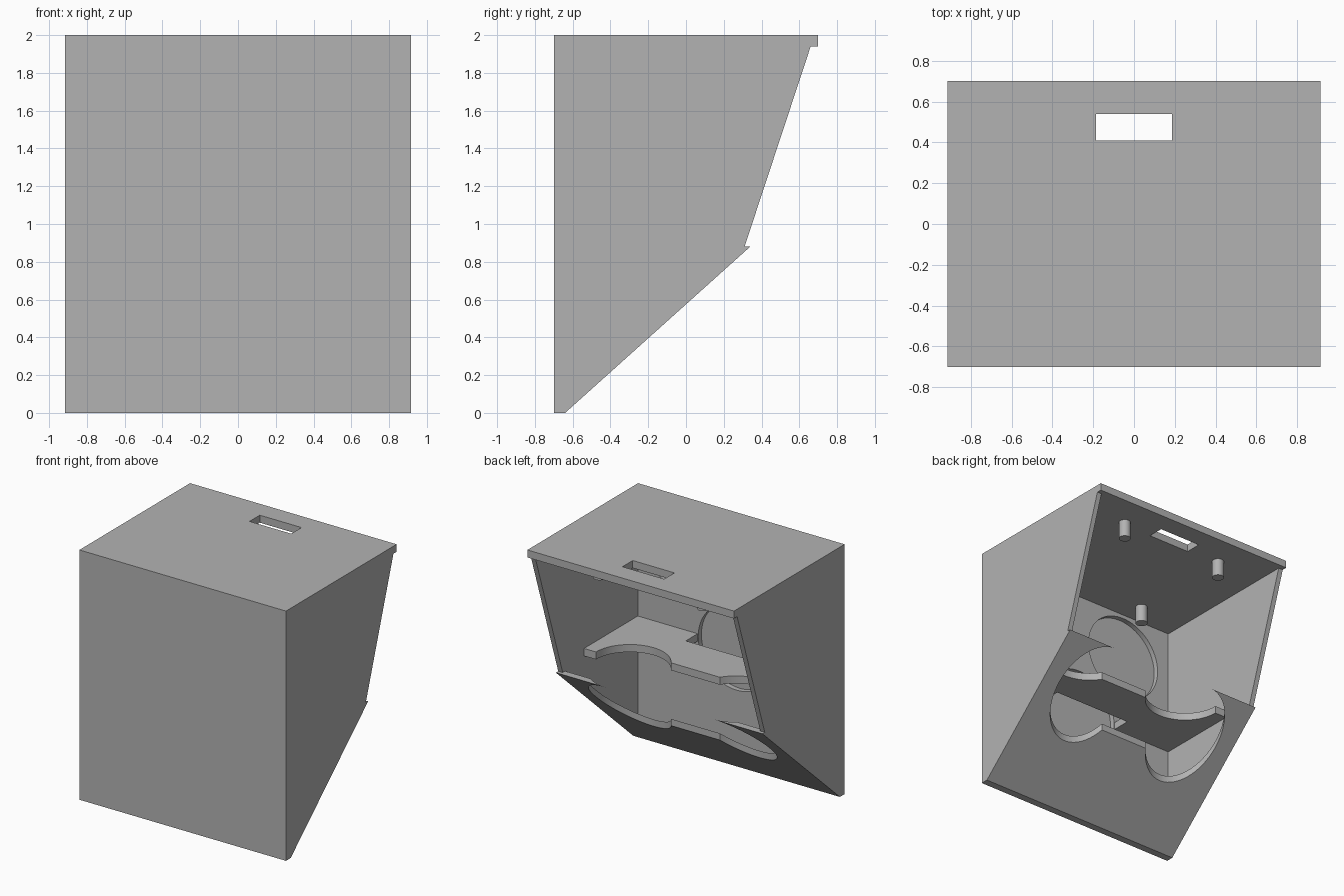
import bpy, bmesh, math
from mathutils import Vector

if "Cube" in bpy.data.objects:
    bpy.data.objects.remove(bpy.data.objects["Cube"], do_unlink=True)

# Single material
grey = bpy.data.materials.new("plain grey")
grey.use_nodes = True
colour = (0.45, 0.45, 0.45, 1)
grey.diffuse_color = colour
grey.node_tree.nodes["Principled BSDF"].inputs["Base Color"].default_value = colour

W, D, H = 0.915, 0.70, 2.0     # half width, half depth, height
T, S = 0.06, 0.04              # thick boards, thin boards
FRONT_IN = -D + T
LID_Z = H - T
BEND_Z = 0.88                  # top of the sloping rear board


def prism(name, points, offset):
    """Extrude a closed 3D outline along an offset."""
    bm = bmesh.new()
    face = bm.faces.new([bm.verts.new(p) for p in points])
    new = bmesh.ops.extrude_face_region(bm, geom=[face])["geom"]
    verts = [v for v in new if isinstance(v, bmesh.types.BMVert)]
    bmesh.ops.translate(bm, verts=verts, vec=Vector(offset))
    bmesh.ops.recalc_face_normals(bm, faces=bm.faces)
    mesh = bpy.data.meshes.new(name)
    bm.to_mesh(mesh)
    bm.free()
    mesh.materials.append(grey)
    obj = bpy.data.objects.new(name, mesh)
    bpy.context.collection.objects.link(obj)
    return obj


def box(name, x0, x1, y0, y1, z0, z1):
    outline = [(x0, y0, z0), (x1, y0, z0), (x1, y1, z0), (x0, y1, z0)]
    return prism(name, outline, (0, 0, z1 - z0))


def side_prism(name, profile, x0, x1):
    return prism(name, [(x0, y, z) for y, z in profile], (x1 - x0, 0, 0))


def smooth(obj):
    bpy.ops.object.select_all(action="DESELECT")
    obj.select_set(True)
    bpy.context.view_layer.objects.active = obj
    bpy.ops.object.shade_smooth_by_angle(angle=math.radians(30))


def cut(obj, cutter):
    """Subtract the cutter and discard it."""
    cutter.hide_render = True
    mod = obj.modifiers.new("cut", "BOOLEAN")
    mod.operation, mod.solver, mod.object = "DIFFERENCE", "EXACT", cutter
    bpy.context.view_layer.objects.active = obj
    bpy.ops.object.modifier_apply(modifier=mod.name)
    bpy.data.objects.remove(cutter, do_unlink=True)


def circle(cx, cy, r, n=64):
    return [(cx + r * math.cos(i * math.tau / n), cy + r * math.sin(i * math.tau / n))
            for i in range(n)]


def lobe_cutter():
    """Vertical cutter: two round bays joined by a straight middle."""
    cx, cy, r = 0.47, 0.04, 0.30
    end = -math.pi - math.asin(0.16 / r)
    end += 0.0
    start = math.pi / 2
    sweep = (math.pi - math.asin(0.16 / r)) + start
    n = 40
    arc = [(cx + r * math.cos(start - sweep * i / n),
            cy + r * math.sin(start - sweep * i / n)) for i in range(n + 1)]
    half = [(cx, 0.6)] + arc
    outline = half + [(-x, y) for x, y in reversed(half)]
    return prism("bay_cutter", [(x, y, -0.5) for x, y in outline], (0, 0, 2))


# Front board with round recesses on its inner face
front = box("front_board", -W, W, -D, FRONT_IN, 0, LID_Z)
for cx, cz in ((0, 0.95), (0.43, 1.57), (-0.43, 1.57)):
    ring = [(x, FRONT_IN - 0.04, z) for x, z in circle(cx, cz, 0.34)]
    cut(front, prism("recess_cutter", ring, (0, 0.1, 0)))
smooth(front)

# Lid with a handle slot
lid = box("lid", -W, W, -D, D, LID_Z, H)
cut(lid, box("slot_cutter", -0.185, 0.185, 0.41, 0.54, LID_Z - 0.1, H + 0.1))

# Side boards
side_profile = [(FRONT_IN, 0.054), (0.28, BEND_Z), (0.31, BEND_Z),
                (0.66, LID_Z), (FRONT_IN, LID_Z)]
for name, s in (("left_side", 1), ("right_side", -1)):
    side_prism(name, side_profile, s * W, s * (W - S))

# Sloping lower rear board
slope = side_prism("lower_rear_board", [(FRONT_IN, 0), (0.34, BEND_Z),
                   (0.28, BEND_Z), (FRONT_IN, 0.054)], -W, W)
cut(slope, lobe_cutter())
smooth(slope)

# Inner shelf with bays at the back and a notch at the front
shelf = box("shelf", S - W, W - S, FRONT_IN, 0.04, 0.91, 0.97)
cut(shelf, lobe_cutter())
cut(shelf, box("notch_cutter", -0.345, 0.345, -0.8, -0.49, 0.8, 1.1))
smooth(shelf)

# Pegs under the lid
for i, (x, y) in enumerate([(x, y) for x in (-0.46, 0.46) for y in (-0.46, 0.44)]):
    ring = [(px, py, LID_Z) for px, py in circle(x, y, 0.045, 32)]
    smooth(prism(f"lid_peg_{i + 1}", ring, (0, 0, -0.14)))
